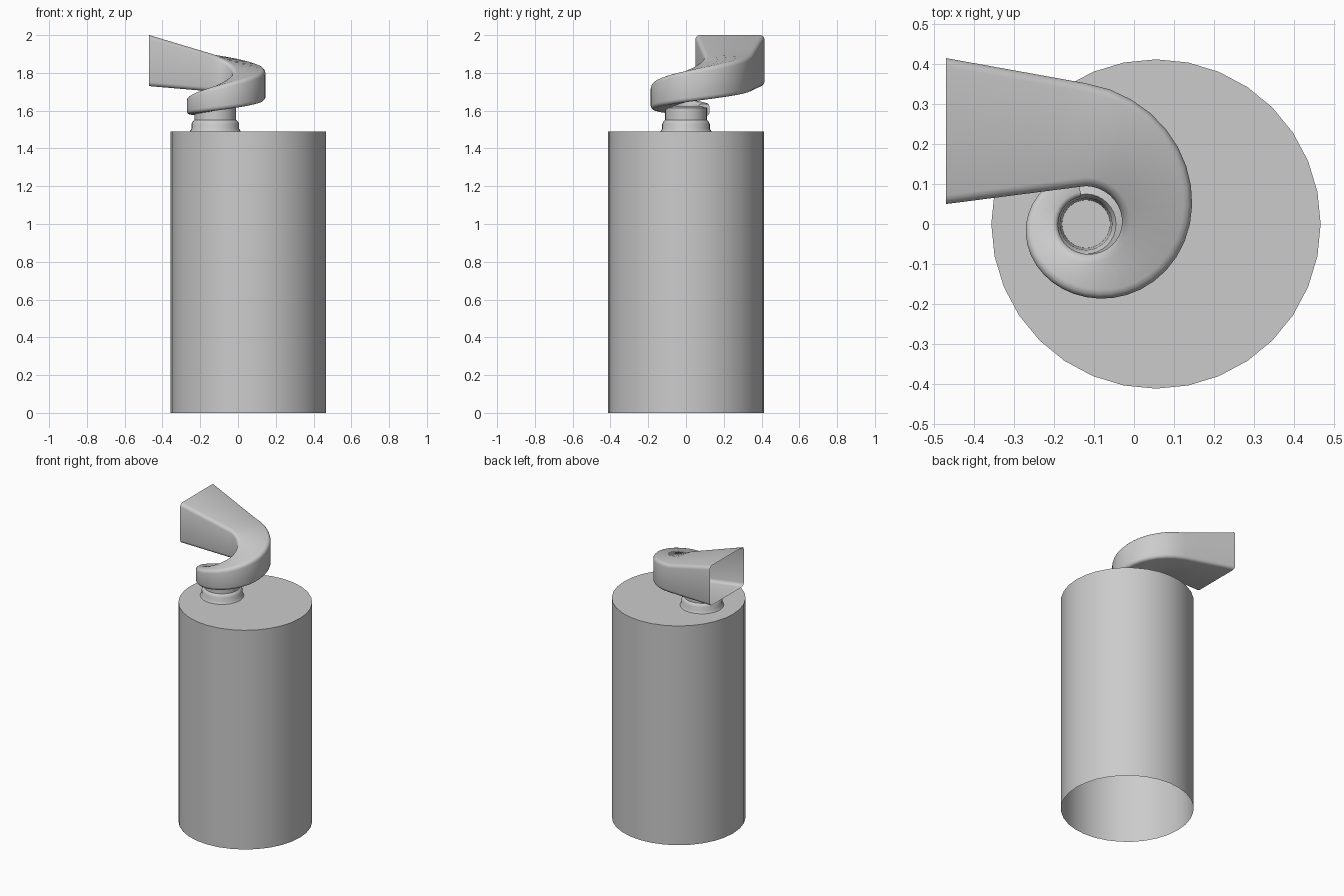
import bpy, bmesh, math
from mathutils import Vector

cube = bpy.data.objects.get("Cube")
if cube:
    bpy.data.objects.remove(cube, do_unlink=True)

GREY = (0.6, 0.6, 0.6, 1)
grey = bpy.data.materials.new("plain grey")
grey.use_nodes = True
grey.diffuse_color = GREY
grey.node_tree.nodes["Principled BSDF"].inputs["Base Color"].default_value = GREY

AXIS_X = -0.12  # shared axis of the neck and the spiral duct


def loft(name, rings, cap_start=False, cap_end=False):
    """Skin a list of closed point rings into a smooth shaded object."""
    bm = bmesh.new()
    loops = [[bm.verts.new(p) for p in ring] for ring in rings]
    n = len(loops[0])
    for a, b in zip(loops, loops[1:]):
        for i in range(n):
            j = (i + 1) % n
            bm.faces.new((a[i], a[j], b[j], b[i]))
    if cap_start:
        bm.faces.new(loops[0][::-1])
    if cap_end:
        bm.faces.new(loops[-1])
    bmesh.ops.recalc_face_normals(bm, faces=bm.faces)
    mesh = bpy.data.meshes.new(name)
    bm.to_mesh(mesh)
    bm.free()
    mesh.materials.append(grey)
    obj = bpy.data.objects.new(name, mesh)
    bpy.context.collection.objects.link(obj)
    bpy.ops.object.select_all(action="DESELECT")
    obj.select_set(True)
    bpy.context.view_layer.objects.active = obj
    bpy.ops.object.shade_smooth_by_angle(angle=math.radians(35))
    return obj


def circle(x, r, z, n=32):
    return [Vector((x + r * math.cos(math.tau * i / n), r * math.sin(math.tau * i / n), z))
            for i in range(n)]


# Tall body, open underneath
loft("body", [circle(0.055, 0.412, z) for z in (0, 1.49)], cap_end=True)

# Stepped hollow neck
neck = [(0.135, 1.49), (0.126, 1.505), (0.126, 1.53), (0.118, 1.545),
        (0.11, 1.55), (0.11, 1.615), (0.075, 1.625), (0.065, 1.61), (0.06, 1.495)]
loft("neck", [circle(AXIS_X, r, z) for r, z in neck])


# Spiral duct: angle, inner radius, outer radius, bottom, top
KEYS = [(-260, 0.07, 0.125, 1.575, 1.635), (-180, 0.07, 0.15, 1.58, 1.665),
        (-90, 0.075, 0.183, 1.60, 1.73), (0, 0.09, 0.26, 1.645, 1.81),
        (90, 0.095, 0.352, 1.70, 1.895)]


def sample(angle):
    """Smoothly interpolate the duct size between the key angles."""
    k = max(i for i in range(len(KEYS) - 1) if KEYS[i][0] <= angle)
    a, b = KEYS[k], KEYS[k + 1]
    before, after = KEYS[max(k - 1, 0)], KEYS[min(k + 2, len(KEYS) - 1)]
    t = (angle - a[0]) / (b[0] - a[0])
    values = []
    for p, q, r, s in zip(before[1:], a[1:], b[1:], after[1:]):
        m0, m1 = (r - p) / 2, (s - q) / 2
        if k == 0:
            m0 = r - q
        if k == len(KEYS) - 2:
            m1 = r - q
        values.append((2*t**3 - 3*t**2 + 1) * q + (t**3 - 2*t**2 + t) * m0
                      + (3*t**2 - 2*t**3) * r + (t**3 - t**2) * m1)
    return values


def section(inner, outer, low, high):
    """Rounded rectangle as (radius, height) pairs."""
    c = min(0.022, 0.18 * (high - low))
    corners = [(outer - c, high - c, 0), (inner + c, high - c, 90),
               (inner + c, low + c, 180), (outer - c, low + c, 270)]
    return [(u + c * math.cos(math.radians(s + d)), v + c * math.sin(math.radians(s + d)))
            for u, v, s in corners for d in (0, 30, 60, 90)]


rings = []
for angle in range(-260, 91, 10):
    d = math.radians(angle)
    rings.append([Vector((AXIS_X + u * math.cos(d), u * math.sin(d), v))
                  for u, v in section(*sample(angle))])

# Straight flared outlet, open at the mouth
start, mouth = KEYS[-1][1:], (0.05, 0.415, 1.73, 2.0)
for step in range(1, 6):
    t = step / 5
    size = [a + (b - a) * t for a, b in zip(start, mouth)]
    rings.append([Vector((AXIS_X - 0.35 * t, u, v)) for u, v in section(*size)])
loft("spiral_duct", rings, cap_start=True)
